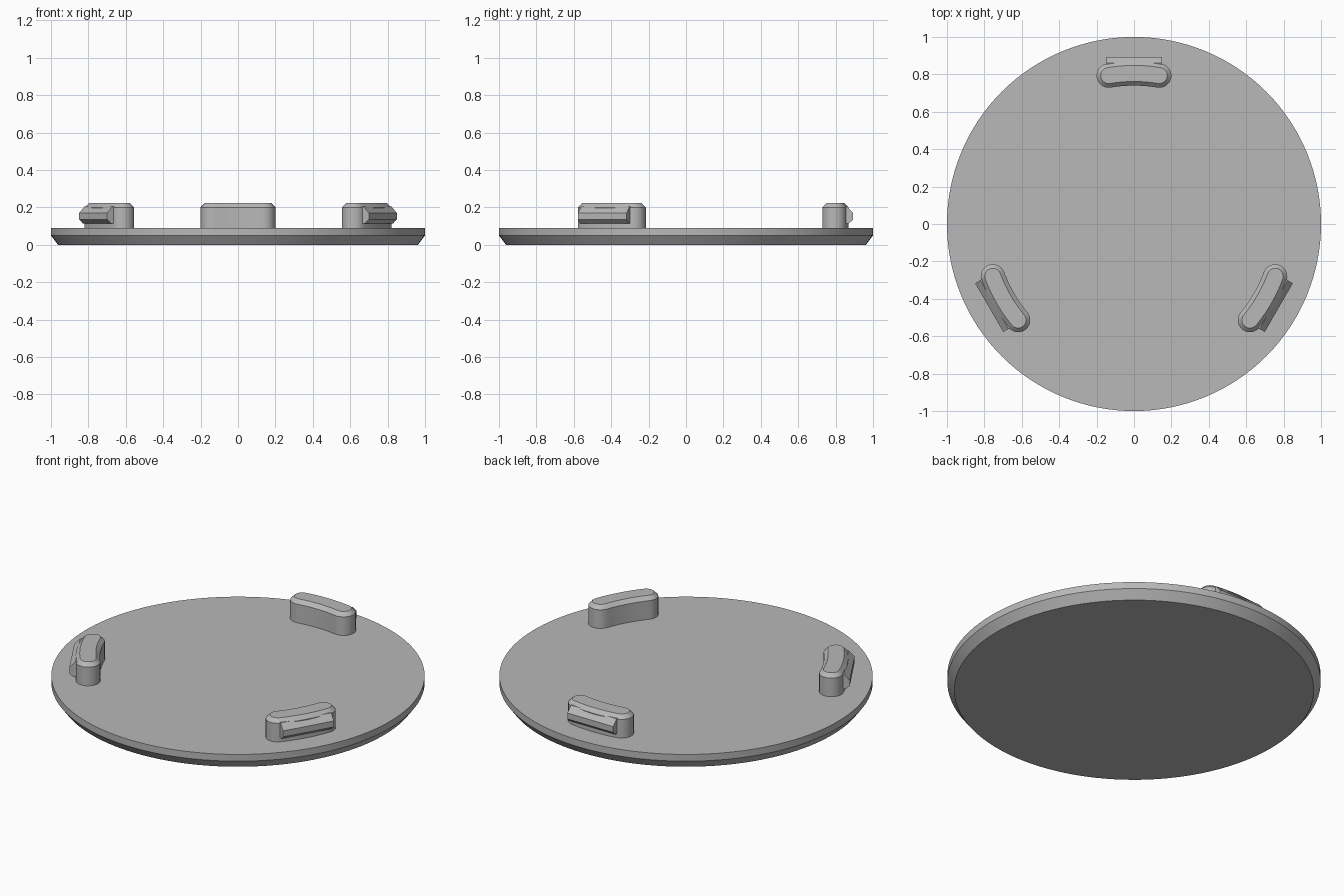
import bpy, bmesh, math
from mathutils import Matrix

if "Cube" in bpy.data.objects:
    bpy.data.objects.remove(bpy.data.objects["Cube"])

grey = bpy.data.materials.new("plain grey")
grey.diffuse_color = (0.48, 0.48, 0.48, 1)
grey.use_nodes = True
grey.node_tree.nodes["Principled BSDF"].inputs["Base Color"].default_value = grey.diffuse_color


def make_object(name, rings, turn=0.0):
    """Closed solid from a stack of equal-length rings of 3D points."""
    bm = bmesh.new()
    rows = [[bm.verts.new(p) for p in ring] for ring in rings]
    n = len(rows[0])
    for a, b in zip(rows, rows[1:]):
        for i in range(n):
            j = (i + 1) % n
            bm.faces.new((a[i], a[j], b[j], b[i]))
    bm.faces.new(rows[0][::-1])
    bm.faces.new(rows[-1])
    bmesh.ops.recalc_face_normals(bm, faces=bm.faces)
    bm.transform(Matrix.Rotation(turn, 4, 'Z'))
    mesh = bpy.data.meshes.new(name)
    bm.to_mesh(mesh)
    bm.free()
    mesh.materials.append(grey)
    ob = bpy.data.objects.new(name, mesh)
    bpy.context.collection.objects.link(ob)
    bpy.ops.object.select_all(action='DESELECT')
    ob.select_set(True)
    bpy.context.view_layer.objects.active = ob
    bpy.ops.object.shade_smooth_by_angle(angle=math.radians(25))
    return ob


def circle(r, z, n=128):
    return [(r * math.cos(2 * math.pi * i / n), r * math.sin(2 * math.pi * i / n), z)
            for i in range(n)]


def curved_slot(half, z, radius=0.805, spread=math.radians(9.66)):
    """Round-ended slot bent around the disc centre, lying at +y."""
    pts = []
    mid = math.pi / 2
    for i in range(13):                      # outer arc
        a = mid - spread + 2 * spread * i / 12
        pts.append(((radius + half) * math.cos(a), (radius + half) * math.sin(a), z))
    for end, sign in ((mid + spread, 1), (mid - spread, -1)):
        cx, cy = radius * math.cos(end), radius * math.sin(end)
        start = end if sign > 0 else end + math.pi
        for i in range(1, 12):               # rounded end
            a = start + math.pi * i / 12
            pts.append((cx + half * math.cos(a), cy + half * math.sin(a), z))
        if sign > 0:
            for i in range(13):              # inner arc
                a = mid + spread - 2 * spread * i / 12
                pts.append(((radius - half) * math.cos(a), (radius - half) * math.sin(a), z))
    return pts


# Lid disc with a bevelled lower rim
make_object("lid_disc", [circle(0.963, 0), circle(1.0, 0.05), circle(1.0, 0.09)])

# Three tabs, each with a snap ridge on its outward side
ridge_profile = [(0.80, 0.115), (0.872, 0.115), (0.894, 0.135),
                 (0.894, 0.17), (0.862, 0.204), (0.80, 0.204)]
for k in range(3):
    turn = k * 2 * math.pi / 3
    make_object(f"tab_{k + 1}", [curved_slot(0.065, 0.085), curved_slot(0.065, 0.2),
                                 curved_slot(0.043, 0.222)], turn)
    make_object(f"snap_ridge_{k + 1}",
                [[(x, y, z) for y, z in ridge_profile] for x in (-0.15, 0.15)], turn)
